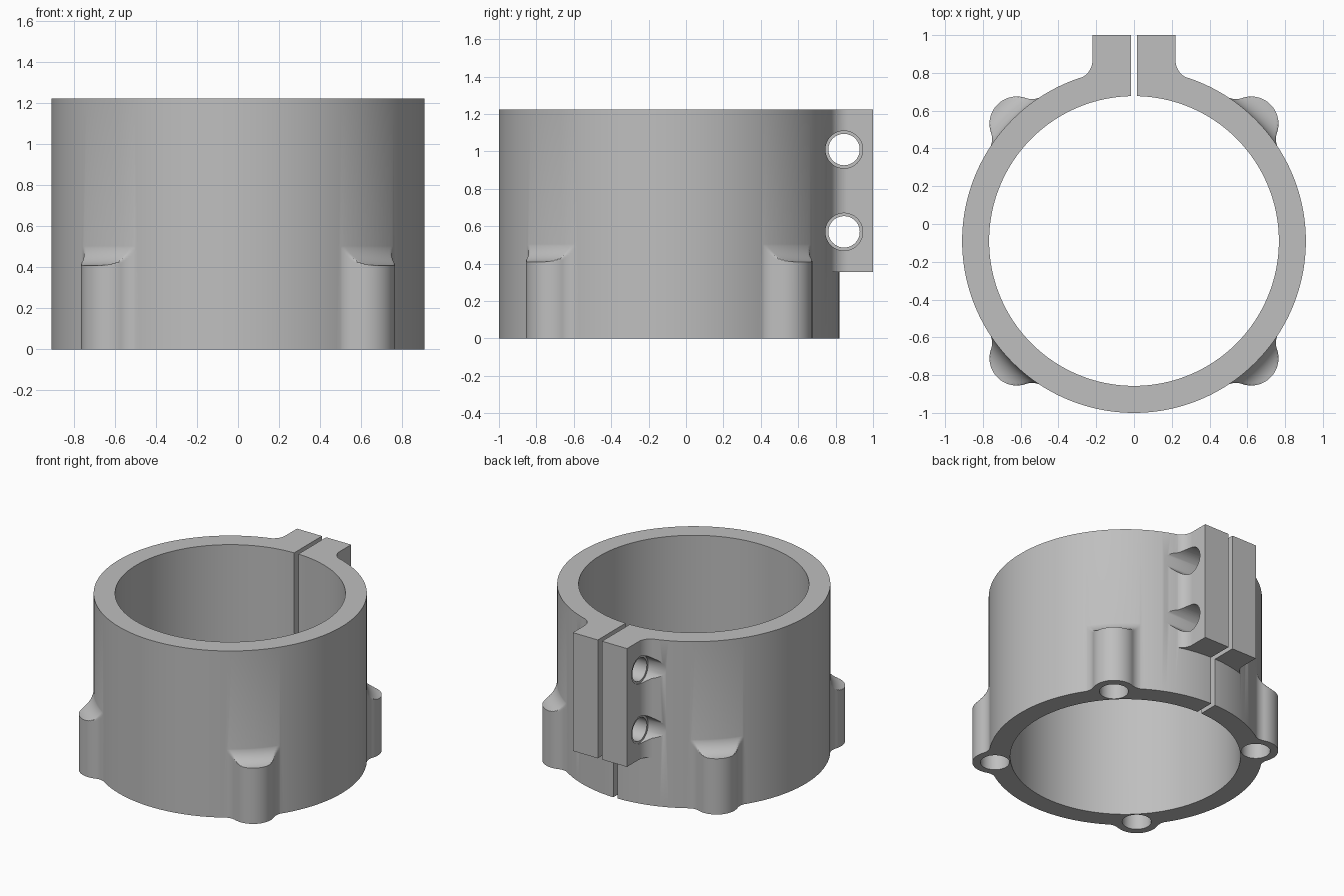
import bpy, bmesh
from math import sin, cos, atan2, hypot, acos, pi, radians, sqrt
from mathutils import Vector

cube = bpy.data.objects.get("Cube")
if cube:
    bpy.data.objects.remove(cube, do_unlink=True)

CY = -0.09              # ring centre in y
R, BORE, H = 0.91, 0.767, 1.225
RS = R - 0.002          # blends end just inside the wall
FIL = 0.1               # blend radius

metal = bpy.data.materials.new("grey_metal")
metal.use_nodes = True
grey = (0.52, 0.52, 0.52, 1)
metal.diffuse_color = grey
metal.node_tree.nodes["Principled BSDF"].inputs["Base Color"].default_value = grey


def loft(name, loops):
    """Closed solid through matching loops of points, capped at both ends."""
    bm = bmesh.new()
    rows = [[bm.verts.new(p) for p in loop] for loop in loops]
    n = len(rows[0])
    for a, b in zip(rows, rows[1:]):
        for i in range(n):
            j = (i + 1) % n
            bm.faces.new((a[i], a[j], b[j], b[i]))
    bm.faces.new(rows[0])
    bm.faces.new(rows[-1])
    bmesh.ops.recalc_face_normals(bm, faces=bm.faces)
    mesh = bpy.data.meshes.new(name)
    bm.to_mesh(mesh)
    bm.free()
    ob = bpy.data.objects.new(name, mesh)
    bpy.context.collection.objects.link(ob)
    mesh.materials.append(metal)
    return ob


def prism(name, outline, z0, z1):
    return loft(name, [[(x, y, z) for x, y in outline] for z in (z0, z1)])


def disc(x, y, r, n):
    return [(x + r * cos(2 * pi * i / n), y + r * sin(2 * pi * i / n)) for i in range(n)]


def rod_x(name, x0, x1, y, z, r):
    return loft(name, [[(x, py, pz) for py, pz in disc(y, z, r, 48)] for x in (x0, x1)])


def arc(cx, cy, r, a0, a1, n):
    return [(cx + r * cos(a0 + (a1 - a0) * i / n), cy + r * sin(a0 + (a1 - a0) * i / n))
            for i in range(n + 1)]


def combine(body, tool, operation):
    mod = body.modifiers.new(tool.name, 'BOOLEAN')
    mod.operation, mod.object, mod.solver = operation, tool, 'EXACT'
    bpy.context.view_layer.objects.active = body
    bpy.ops.object.modifier_apply(modifier=mod.name)
    bpy.data.objects.remove(tool, do_unlink=True)


# Ring wall, still solid
body = prism("clamp_ring", disc(0, CY, R, 192), 0, H)

# Clamp tabs: one block with blended flanks, split later by the slot
TAB = 0.22
fx = TAB + FIL
fy = sqrt((RS + FIL) ** 2 - fx ** 2)
half = [(TAB, 1.0)] + arc(fx, fy + CY, FIL, pi, pi + atan2(fy, fx), 12) + [(0.2, 0.6)]
outline = half + [(-x, y) for x, y in reversed(half)]
combine(body, prism("clamp_tabs", outline, 0.355, H), 'UNION')

# Screw bosses: round lug, side blends, and a concave blend at the top
LUG_D, LUG_R, LUG_H = 0.877, 0.145, 0.41
RISE = LUG_D + LUG_R - RS
far, near = RS + FIL, LUG_R + FIL
phi = acos((far ** 2 + LUG_D ** 2 - near ** 2) / (2 * far * LUG_D))
cx, cy = far * cos(phi), far * sin(phi)
join = atan2(cy, cx - LUG_D)
side = arc(cx, cy, FIL, phi - pi, join - pi, 12)
if abs(join - phi) > pi:
    raise ValueError("blend arc")
side += arc(LUG_D, 0, LUG_R, join, 0, 18)[1:]
polar = [(atan2(y, x), hypot(x, y)) for x, y in side]
polar += [(-a, r) for a, r in reversed(polar[:-1])]
root = [(-phi, 0.85), (phi, 0.85)]


def boss_loop(turn, limit, z):
    pts = [(a, min(r, limit)) for a, r in polar] + root
    return [(r * cos(a + turn), CY + r * sin(a + turn), z) for a, r in pts]


for k in range(4):
    turn = pi / 4 + k * pi / 2
    loops = [boss_loop(turn, 2, 0)]
    for i in range(13):
        a = pi / 2 * i / 12
        loops.append(boss_loop(turn, RS + RISE * (1 - sin(a)), LUG_H + RISE * (1 - cos(a))))
    combine(body, loft("screw_boss", loops), 'UNION')

# Main bore and the split slot
combine(body, prism("bore", disc(0, CY, BORE, 192), -0.1, H + 0.1), 'DIFFERENCE')
slot = [(-0.017, 0.4), (0.017, 0.4), (0.017, 1.1), (-0.017, 1.1)]
combine(body, prism("slot", slot, -0.1, H + 0.1), 'DIFFERENCE')

# Blind holes in the boss undersides
for k in range(4):
    turn = pi / 4 + k * pi / 2
    hole = disc(0.872 * cos(turn), CY + 0.872 * sin(turn), 0.097, 40)
    combine(body, prism("boss_hole", hole, -0.1, 0.32), 'DIFFERENCE')

# Clamp screw holes: clearance on one side, narrower with a spot face on the other
for z in (0.57, 1.01):
    combine(body, rod_x("clearance_hole", 0, 0.7, 0.845, z, 0.1), 'DIFFERENCE')
    combine(body, rod_x("narrow_hole", -0.7, 0.005, 0.845, z, 0.084), 'DIFFERENCE')
    combine(body, rod_x("spot_face", -0.7, -0.214, 0.845, z, 0.1), 'DIFFERENCE')

# Smooth curved walls, crisp rims
bpy.ops.object.select_all(action='DESELECT')
body.select_set(True)
bpy.context.view_layer.objects.active = body
bpy.ops.object.shade_smooth_by_angle(angle=radians(30))
